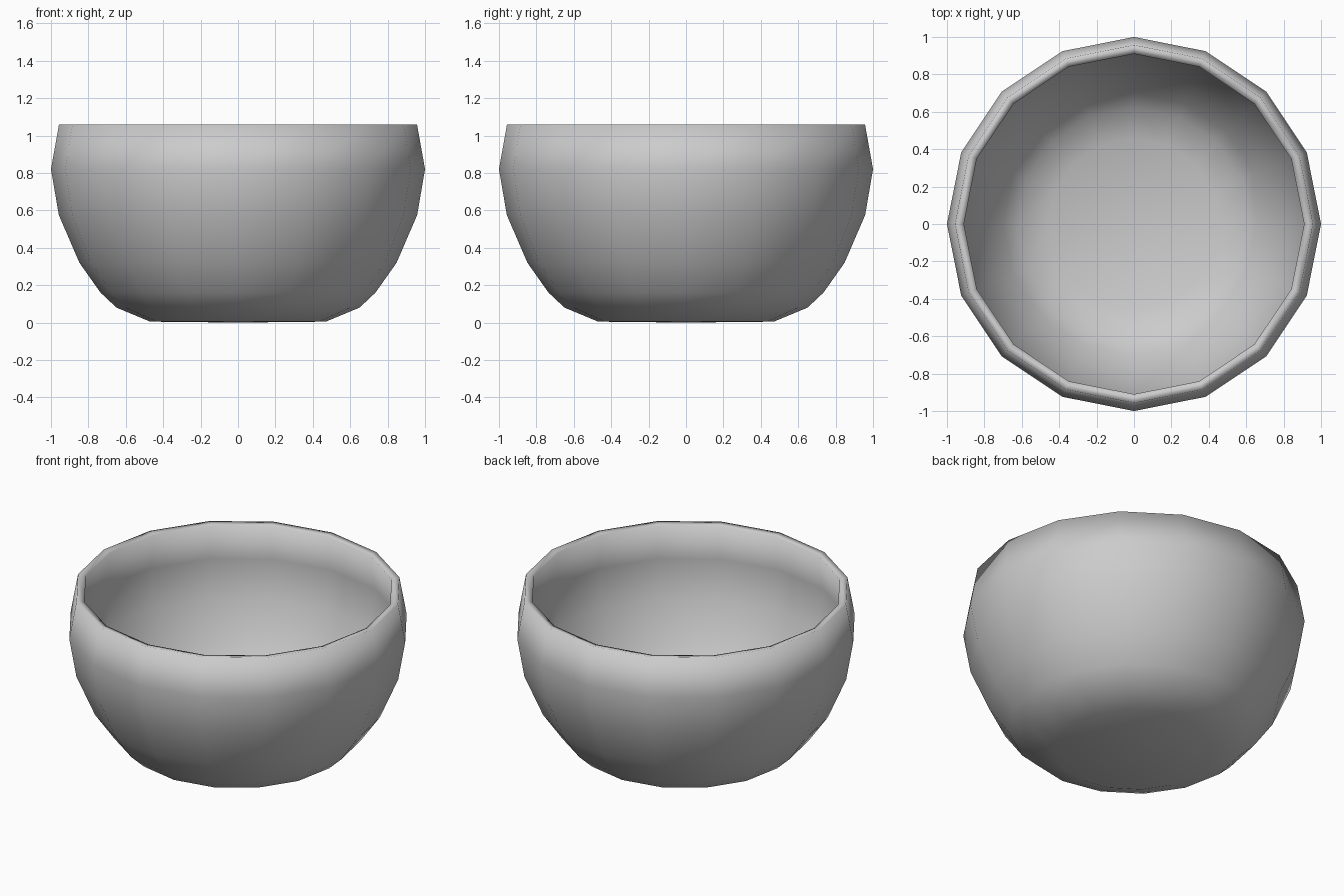
import bpy, bmesh, math

if "Cube" in bpy.data.objects:
    bpy.data.objects.remove(bpy.data.objects["Cube"])

SIDES = 16
# outer profile (radius, height) from base to rim
PROFILE = [(0, 0), (0.47, 0.005), (0.65, 0.08), (0.735, 0.16), (0.848, 0.32),
           (0.958, 0.575), (1.0, 0.82), (0.957, 1.06)]

# bowl shell: profile spun round the z axis
bm = bmesh.new()
verts = [bm.verts.new((r, 0, z)) for r, z in PROFILE]
edges = [bm.edges.new(pair) for pair in zip(verts, verts[1:])]
bmesh.ops.spin(bm, geom=verts + edges, axis=(0, 0, 1), cent=(0, 0, 0),
               angle=math.tau, steps=SIDES, use_merge=True)
bmesh.ops.remove_doubles(bm, verts=bm.verts[:], dist=0.0005)
bmesh.ops.recalc_face_normals(bm, faces=bm.faces[:])

# make sure the normals point outwards (base faces down)
base = min(bm.faces, key=lambda f: f.calc_center_median().z)
if base.normal.z > 0:
    bmesh.ops.reverse_faces(bm, faces=bm.faces[:])
for f in bm.faces:
    f.smooth = True

mesh = bpy.data.meshes.new("bowl")
bm.to_mesh(mesh)
bm.free()
bowl = bpy.data.objects.new("bowl", mesh)
bpy.context.collection.objects.link(bowl)

# wall thickness, grown inwards
wall = bowl.modifiers.new("wall", 'SOLIDIFY')
wall.thickness = 0.047
wall.offset = -1
wall.use_even_offset = True
